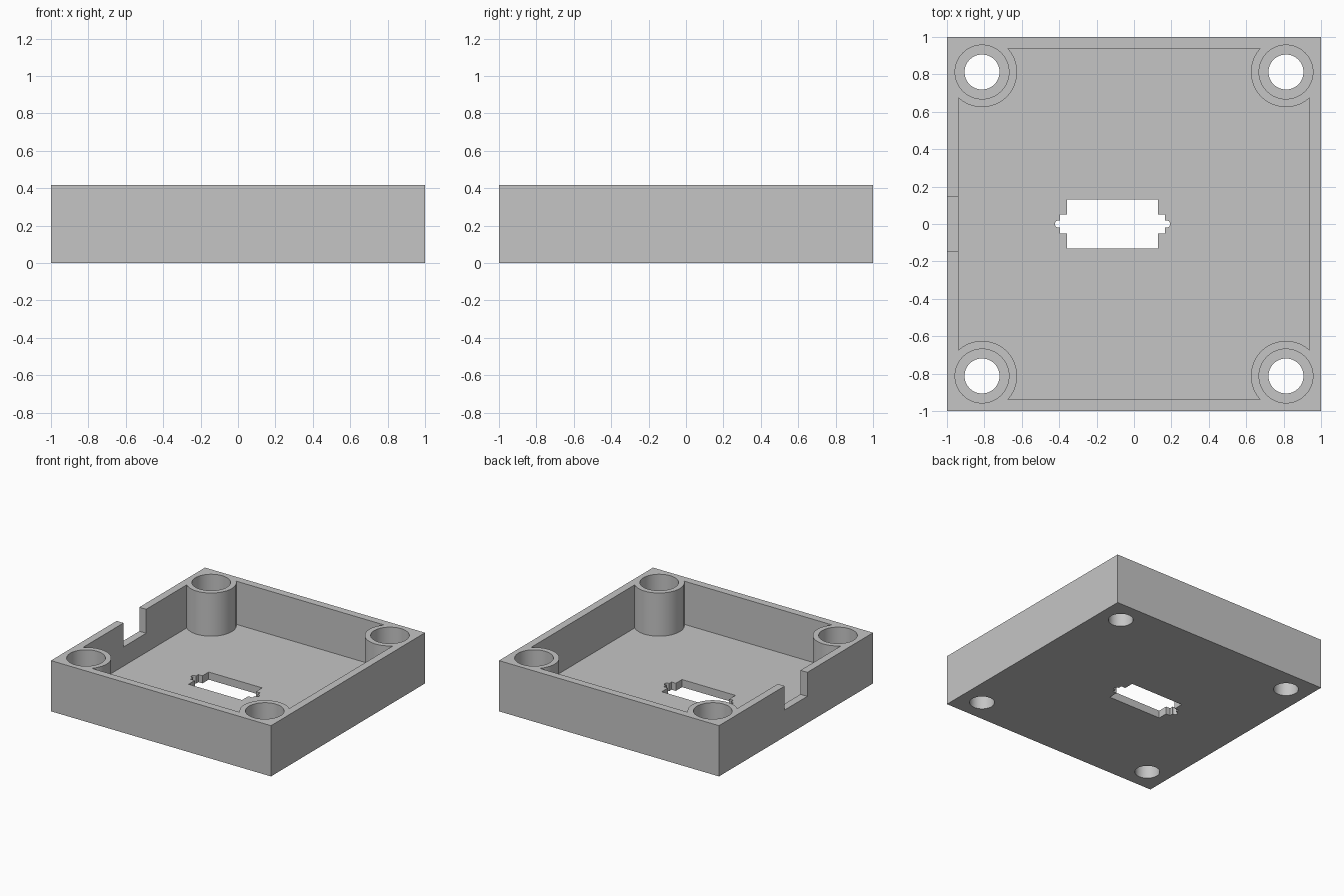
import bpy, bmesh, math

cube = bpy.data.objects.get("Cube")
if cube:
    bpy.data.objects.remove(cube, do_unlink=True)

HEIGHT = 0.417
WALL = 0.0625
FLOOR = 0.0625
POST = 0.8125        # bolt post centre distance from the middle
SLOT_X = -0.115      # centre of the floor opening

grey = bpy.data.materials.new("plain grey")
grey.use_nodes = True
colour = (0.56, 0.56, 0.56, 1)
grey.diffuse_color = colour
grey.node_tree.nodes["Principled BSDF"].inputs["Base Color"].default_value = colour


def finish(name, bm):
    mesh = bpy.data.meshes.new(name)
    bm.to_mesh(mesh)
    bm.free()
    mesh.materials.append(grey)
    obj = bpy.data.objects.new(name, mesh)
    bpy.context.collection.objects.link(obj)
    return obj


def box(name, x0, x1, y0, y1, z0, z1):
    bm = bmesh.new()
    bmesh.ops.create_cube(bm, size=1)
    for v in bm.verts:
        v.co.x = x1 if v.co.x > 0 else x0
        v.co.y = y1 if v.co.y > 0 else y0
        v.co.z = z1 if v.co.z > 0 else z0
    return finish(name, bm)


def cylinder(name, x, y, radius, z0, z1, sides=64):
    bm = bmesh.new()
    bmesh.ops.create_cone(bm, cap_ends=True, segments=sides,
                          radius1=radius, radius2=radius, depth=z1 - z0)
    bmesh.ops.translate(bm, verts=bm.verts, vec=(x, y, (z0 + z1) / 2))
    return finish(name, bm)


def cut(target, cutter):
    cutter.hide_render = True
    mod = target.modifiers.new("cut", 'BOOLEAN')
    mod.operation = 'DIFFERENCE'
    mod.solver = 'EXACT'
    mod.object = cutter
    bpy.context.view_layer.objects.active = target
    bpy.ops.object.modifier_apply(modifier=mod.name)
    bpy.data.objects.remove(cutter, do_unlink=True)


corners = [(sx * POST, sy * POST) for sx in (-1, 1) for sy in (-1, 1)]

# Cavity shape, leaving the round corner posts standing
inner = 1 - WALL
cavity = box("cavity_cutter", -inner, inner, -inner, inner, FLOOR, HEIGHT + 0.1)
for x, y in corners:
    cut(cavity, cylinder("post_shape", x, y, 0.1875, -0.2, HEIGHT + 0.3))

# Enclosure tray
tray = box("enclosure_tray", -1, 1, -1, 1, 0, HEIGHT)
cut(tray, cavity)

# Stepped bolt holes through the posts
for x, y in corners:
    cut(tray, cylinder("head_recess", x, y, 0.144, 0.125, HEIGHT + 0.1))
    cut(tray, cylinder("bolt_hole", x, y, 0.0935, -0.1, HEIGHT))

# Cable notch in the side wall
cut(tray, box("cable_notch", -1.1, -0.92, -0.147, 0.147, 0.22, HEIGHT + 0.1))

# Floor opening with stepped, round-ended tabs
for half_x, half_y in ((0.243, 0.131), (0.281, 0.05)):
    cut(tray, box("slot", SLOT_X - half_x, SLOT_X + half_x,
                  -half_y, half_y, -0.1, 0.2))
for side in (-1, 1):
    cut(tray, cylinder("slot_end", SLOT_X + side * 0.288, 0, 0.02, -0.1, 0.2, 24))

# Smooth round walls, sharp edges elsewhere
bpy.ops.object.select_all(action='DESELECT')
tray.select_set(True)
bpy.context.view_layer.objects.active = tray
bpy.ops.object.shade_smooth_by_angle(angle=math.radians(30))
